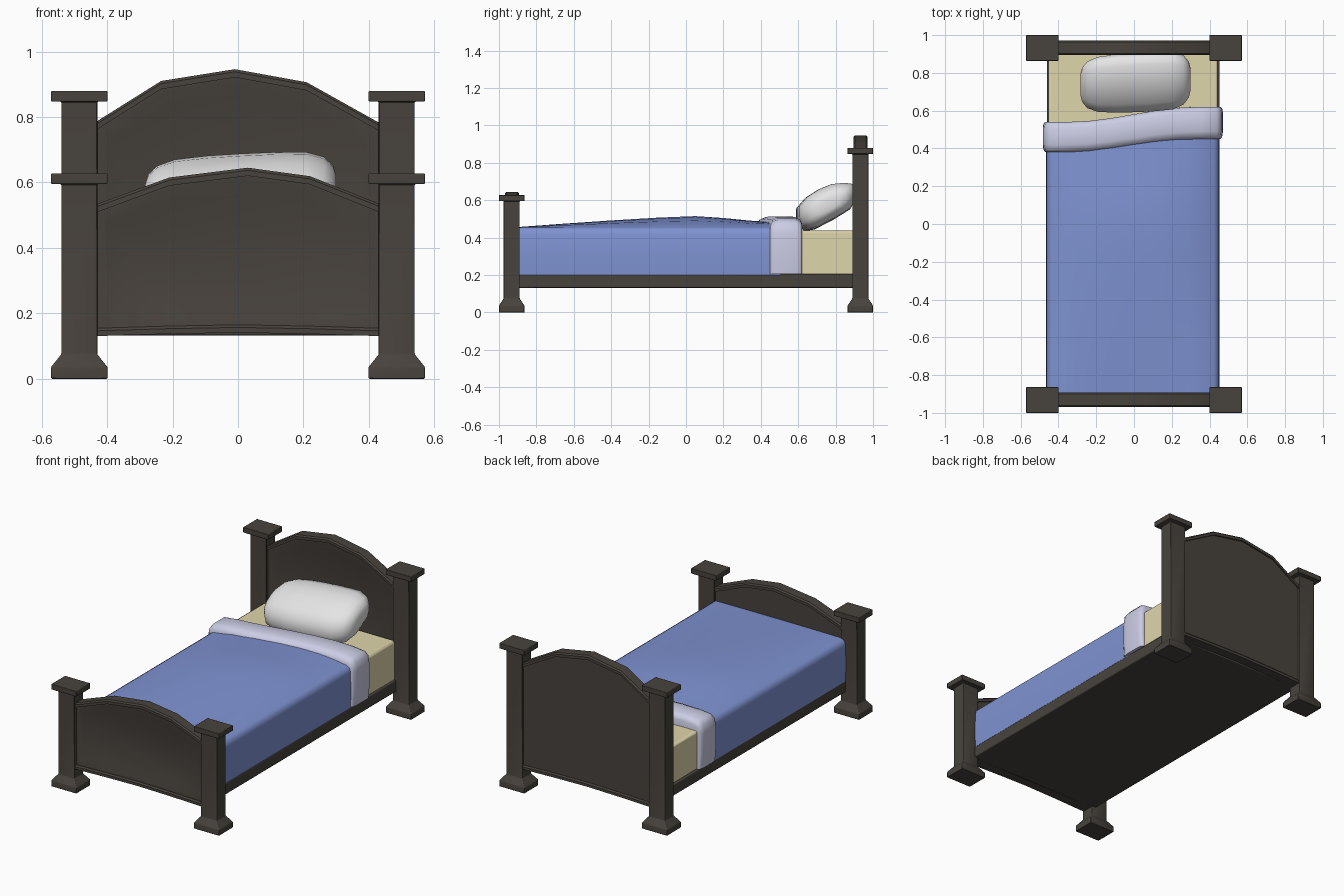
import bpy, bmesh, math

if "Cube" in bpy.data.objects:
    bpy.data.objects.remove(bpy.data.objects["Cube"])

def material(name, rgb):
    m = bpy.data.materials.new(name)
    m.diffuse_color = (*rgb, 1)
    m.use_nodes = True
    m.node_tree.nodes["Principled BSDF"].inputs["Base Color"].default_value = m.diffuse_color
    return m

WOOD = material("dark wood", (0.064, 0.055, 0.046))
BLUE = material("blue blanket", (0.21, 0.29, 0.64))
LILAC = material("pale lilac sheet", (0.60, 0.61, 0.78))
CREAM = material("cream mattress", (0.74, 0.67, 0.41))
WHITE = material("white pillow", (0.78, 0.78, 0.78))

def finish(bm, name, mat, bevel=0, angle=35):
    bmesh.ops.recalc_face_normals(bm, faces=bm.faces)
    me = bpy.data.meshes.new(name)
    bm.to_mesh(me)
    bm.free()
    me.materials.append(mat)
    ob = bpy.data.objects.new(name, me)
    bpy.context.collection.objects.link(ob)
    if bevel:
        b = ob.modifiers.new("soft edges", 'BEVEL')
        b.width, b.segments, b.limit_method = bevel, 2, 'ANGLE'
    bpy.ops.object.select_all(action='DESELECT')
    ob.select_set(True)
    bpy.context.view_layer.objects.active = ob
    bpy.ops.object.shade_smooth_by_angle(angle=math.radians(angle))
    return ob

def loft(name, rings, mat, bevel=0, angle=35):
    """Skin closed rings of equal length and cap both ends."""
    bm = bmesh.new()
    vs = [[bm.verts.new(p) for p in r] for r in rings]
    n = len(vs[0])
    for a, b in zip(vs, vs[1:]):
        for i in range(n):
            j = (i + 1) % n
            bm.faces.new((a[i], a[j], b[j], b[i]))
    bm.faces.new(vs[0])
    bm.faces.new(vs[-1])
    return finish(bm, name, mat, bevel, angle)

def rect(cx, cy, hx, hy, z):
    return [(cx + sx * hx, cy + sy * hy, z) for sx, sy in ((-1, -1), (1, -1), (1, 1), (-1, 1))]

def box(name, x0, x1, y0, y1, z0, z1, mat, bevel=0):
    cx, cy, hx, hy = (x0 + x1) / 2, (y0 + y1) / 2, (x1 - x0) / 2, (y1 - y0) / 2
    return loft(name, [rect(cx, cy, hx, hy, z) for z in (z0, z1)], mat, bevel)

# Four posts with flared feet and flat caps
def post(name, x, y, top):
    prof = [(0.086, 0.068, 0), (0.086, 0.068, 0.036), (0.055, 0.043, 0.075),
            (0.055, 0.043, top - 0.033), (0.086, 0.068, top - 0.033), (0.086, 0.068, top)]
    loft(name, [rect(x, y, hx, hy, z) for hx, hy, z in prof], WOOD, 0.003)

for side, x in (("left", -0.485), ("right", 0.485)):
    post(f"head_post_{side}", x, 0.932, 0.88)
    post(f"foot_post_{side}", x, -0.932, 0.628)

# Head and foot boards: recessed panel plus top and bottom rims
def rim(name, path, y, lo, hi):
    sec = [(-0.038, lo), (0.038, lo), (0.038, hi - 0.008), (0.030, hi), (-0.030, hi), (-0.038, hi - 0.008)]
    loft(name, [[(x, y + dy, z + dz) for dy, dz in sec] for x, z in path], WOOD, 0, 30)

def board(name, y, arch):
    low = [(-0.45, 0.13), (-0.22, 0.137), (0, 0.141), (0.22, 0.137), (0.45, 0.13)]
    bm = bmesh.new()
    outline = [(x, z + 0.008) for x, z in low] + [(x, z - 0.008) for x, z in reversed(arch)]
    front = bm.faces.new([bm.verts.new((x, y - 0.026, z)) for x, z in outline])
    ext = bmesh.ops.extrude_face_region(bm, geom=[front], use_keep_orig=True)
    bmesh.ops.translate(bm, vec=(0, 0.055, 0),
                        verts=[v for v in ext["geom"] if isinstance(v, bmesh.types.BMVert)])
    bmesh.ops.recalc_face_normals(bm, faces=bm.faces)
    front = [f for f in bm.faces if f.normal.y < -0.9]
    bmesh.ops.inset_region(bm, faces=front, thickness=0.03, depth=0)
    bmesh.ops.inset_region(bm, faces=front, thickness=0.045, depth=-0.014)
    finish(bm, name + "_panel", WOOD)
    rim(name + "_top_rim", arch, y, -0.025, 0)
    rim(name + "_bottom_rim", low, y, 0, 0.024)

board("headboard", 0.933, [(-0.45, 0.775), (-0.235, 0.91), (-0.01, 0.946), (0.21, 0.906), (0.45, 0.772)])
board("footboard", -0.930, [(-0.45, 0.527), (-0.21, 0.615), (0.03, 0.645), (0.22, 0.619), (0.45, 0.527)])

# Bed base and mattress
box("bed_base", -0.461, 0.452, -0.905, 0.915, 0.132, 0.202, WOOD, 0.006)
box("mattress", -0.453, 0.442, -0.895, 0.91, 0.20, 0.437, CREAM, 0.012)

# Slanting line that the turned-down sheet follows across the bed
def slant(x):
    return math.sin(math.pi / 2 * max(-1, min(1, x / 0.36)))

# Blanket: gently crowned cover draped over the sides
def blanket_ring(y, h):
    half = [(0.456, 0.20), (0.459, 0.30), (0.456, 0.42), (0.449, 0.443), (0.43, 0.455),
            (0.30, 0.455 + 0.6 * h), (0.15, 0.455 + 0.9 * h)]
    pts = [(-x, z) for x, z in half] + [(0, 0.455 + h)] + half[::-1]
    return [(x - 0.006, y if y is not None else 0.47 + 0.035 * slant(x), z) for x, z in pts]

loft("blanket", [blanket_ring(y, h) for y, h in
     ((-0.895, 0.002), (-0.65, 0.02), (-0.4, 0.037), (-0.15, 0.052), (0.05, 0.06),
      (0.2, 0.05), (0.34, 0.036), (None, 0.028))], BLUE, 0, 50)

# Turned-down sheet: thick band with rounded edges
half = [(0.470, 0.205), (0.477, 0.30), (0.475, 0.42), (0.468, 0.47), (0.445, 0.495),
        (0.36, 0.505), (0.24, 0.51), (0.12, 0.512)]
path = [(-x, z) for x, z in half] + [(0, 0.513)] + half[::-1]
rings = []
for x, z in path:
    f, b = 0.415 + 0.035 * slant(x), 0.58 + 0.04 * slant(x)
    ring = []
    for y, t in ((f, 1), (f, 0.45), (f + 0.012, 0.15), (f + 0.04, 0),
                 (b - 0.03, 0), (b - 0.008, 0.15), (b, 0.4), (b, 1)):
        ring.append((x * (1 - 0.06 * t) - 0.006, y, z + (min(z, 0.43) - z) * t))
    rings.append(ring)
loft("turned_down_sheet", rings, LILAC, 0, 60)

# Pillow: tilted rounded profile swept sideways, shrinking to the ends
prof = [(0.592, 0.56), (0.592, 0.50), (0.605, 0.458), (0.64, 0.438), (0.69, 0.446), (0.79, 0.497),
        (0.875, 0.55), (0.90, 0.60), (0.905, 0.65), (0.885, 0.682), (0.84, 0.688), (0.77, 0.681),
        (0.70, 0.652), (0.635, 0.61)]
cy, cz = 0.755, 0.565
rings = []
for x, s in ((-0.292, 0.35), (-0.283, 0.58), (-0.255, 0.79), (-0.20, 0.93), (-0.10, 0.985), (0, 1),
             (0.10, 1), (0.20, 0.97), (0.255, 0.83), (0.283, 0.60), (0.292, 0.35)):
    rings.append([(x + 0.008, cy + (y - cy) * s + 0.05 * x, cz + (z - cz) * s + 0.045 * x)
                  for y, z in prof])
loft("pillow", rings, WHITE, 0, 70)
